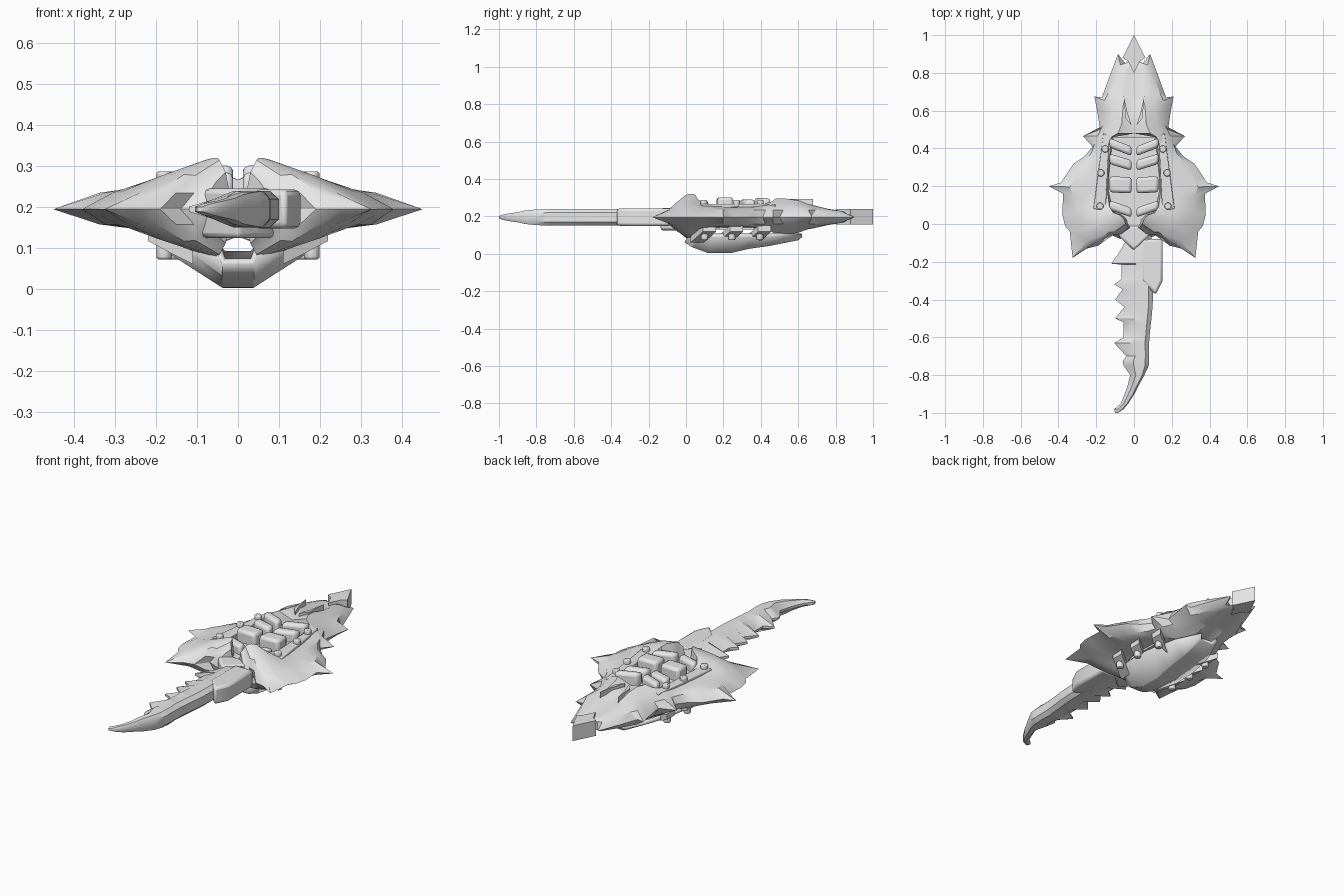
import bpy, bmesh, math

if "Cube" in bpy.data.objects:
    bpy.data.objects.remove(bpy.data.objects["Cube"])

ZC = 0.195  # height of the sharp rim
grey = bpy.data.materials.new("plain grey")
grey.diffuse_color = (0.8, 0.8, 0.8, 1)
grey.use_nodes = True
grey.node_tree.nodes["Principled BSDF"].inputs["Base Color"].default_value = grey.diffuse_color


def finish(name, bm, mirror=False, bevel=0, angle=30, solid=0):
    bmesh.ops.recalc_face_normals(bm, faces=bm.faces[:])
    me = bpy.data.meshes.new(name)
    bm.to_mesh(me)
    bm.free()
    me.materials.append(grey)
    ob = bpy.data.objects.new(name, me)
    bpy.context.collection.objects.link(ob)
    if solid:
        m = ob.modifiers.new("thickness", "SOLIDIFY")
        m.thickness, m.offset = solid, 0
    if bevel:
        m = ob.modifiers.new("bevel", "BEVEL")
        m.width, m.segments = bevel, 2
    if mirror:
        m = ob.modifiers.new("mirror", "MIRROR")
        m.merge_threshold = 0.0005
    bpy.ops.object.select_all(action="DESELECT")
    ob.select_set(True)
    bpy.context.view_layer.objects.active = ob
    bpy.ops.object.shade_smooth_by_angle(angle=math.radians(angle))
    return ob


def prism(name, pts, z0, z1, mirror=False, bevel=0):
    bm = bmesh.new()
    lo = [bm.verts.new((x, y, z0)) for x, y in pts]
    hi = [bm.verts.new((x, y, z1)) for x, y in pts]
    bm.faces.new(lo)
    bm.faces.new(hi)
    n = len(pts)
    for i in range(n):
        j = (i + 1) % n
        bm.faces.new((lo[i], lo[j], hi[j], hi[i]))
    return finish(name, bm, mirror, bevel)


def loft(name, rings, closed=True, **kw):
    bm = bmesh.new()
    vs = [[bm.verts.new(p) for p in r] for r in rings]
    n = len(vs[0])
    for a, b in zip(vs, vs[1:]):
        for i in range(n if closed else n - 1):
            j = (i + 1) % n
            bm.faces.new((a[i], a[j], b[j], b[i]))
    if closed:
        bm.faces.new(vs[0])
        bm.faces.new(vs[-1])
    return finish(name, bm, **kw)


# Spiked shell: rim x, rim y, ridge x, ridge y, ridge height
ROWS = [
    (.02, .87, .012, .86, .022), (.055, .84, .025, .82, .035), (.085, .90, .03, .81, .037),
    (.13, .78, .04, .76, .045), (.17, .67, .05, .68, .065), (.21, .675, .055, .65, .07),
    (.195, .60, .06, .60, .09), (.18, .50, .065, .53, .10), (.27, .465, .085, .48, .10),
    (.22, .41, .12, .46, .085), (.26, .36, .125, .41, .07), (.32, .32, .13, .35, .06),
    (.36, .26, .135, .29, .06), (.385, .22, .14, .24, .06), (.45, .20, .14, .20, .06),
    (.375, .16, .14, .16, .062), (.38, .05, .13, .09, .075), (.365, -.01, .11, .06, .10),
    (.34, -.04, .08, .05, .12), (.325, -.18, .06, .035, .125), (.25, -.13, .05, .02, .125),
    (.19, -.115, .045, 0, .12), (.14, -.05, .035, -.01, .10), (.07, -.08, .03, -.02, .09)]
HOLE = 9  # rows from here on border the central opening
rings = []
for k, (ox, oy, ix, iy, h) in enumerate(ROWS):
    a, b = ROWS[max(k - 1, 0)], ROWS[min(k + 1, len(ROWS) - 1)]
    sx, sy = (a[0] + 2 * ox + b[0]) / 4, (a[1] + 2 * oy + b[1]) / 4
    cols = [(sx + (ix - sx) * t, sy + (iy - sy) * t, hh)
            for t, hh in ((.28, min(.04, .7 * h)), (.6, (h + min(.045, .8 * h)) / 2))]
    cols.append((ix, iy, h))
    cols.append((ix - .012, iy, h * .3) if k >= HOLE else (0, iy, h * .72))
    rings.append([(ox, oy, ZC)] + [(x, y, ZC + z) for x, y, z in cols]
                 + [(x, y, ZC - .92 * z) for x, y, z in reversed(cols)])
bm = bmesh.new()
vs = [[bm.verts.new(p) for p in r] for r in rings]
for k, (a, b) in enumerate(zip(vs, vs[1:])):
    for i in range(9):
        if i == 4 and k < HOLE - 1:
            continue
        j = (i + 1) % 9
        bm.faces.new((a[i], a[j], b[j], b[i]))
bm.faces.new(vs[-1])
finish("spiked_shell", bm, mirror=True, angle=28)

# Blunt arrow point at the back
prism("back_point", [(0, 1), (.06, .88), (.03, .86), (0, .80), (-.03, .86), (-.06, .88)], .155, .24)

# Core inside the opening, and the collar holding the blade
prism("core", [(.13, .46), (.14, .2), (.11, .05), (.04, -.03), (-.04, -.03),
               (-.11, .05), (-.14, .2), (-.13, .46)], .13, .235)
prism("collar", [(.1, -.01), (.075, -.07), (0, -.14), (-.075, -.07), (-.1, -.01)], .125, .245, bevel=.012)

# Paired ribs across the opening: y at the middle, y at the outside, width, top
for n, (yi, yo, w, top) in enumerate([(.06, .10, .05, .285), (.205, .21, .085, .302),
                                      (.31, .345, .055, .29), (.385, .43, .05, .298)]):
    prism("rib_%d" % (n + 1), [(.012, yi - w / 2), (.13, yo - w / 2), (.13, yo + w / 2),
                               (.012, yi + w / 2)], .2, top, mirror=True, bevel=.016)
# Pointed inlays along the back groove
prism("groove_inlay", [(.012, .52), (.045, .56), (.055, .68), (.035, .59)], .24, .292, mirror=True)

# Riveted rails on top
prism("top_rail", [(.13, .465), (.162, .48), (.215, .08), (.15, .07)], .235, .266, mirror=True, bevel=.005)


def rivet(name, x, y, z0, z1, r=.02):
    pts = [(x + r * math.cos(i * math.pi / 4), y + r * math.sin(i * math.pi / 4)) for i in range(8)]
    prism(name, pts, z0, z1, mirror=True, bevel=.006)


for x, y in [(.153, .397), (.175, .27), (.18, .095)]:
    rivet("top_rivet", x, y, .25, .287)

# V-shaped keel plate underneath: y, centre z, half width, edge z
KEEL = [(0, .06, .05, .105), (.04, .035, .12, .105), (.12, .006, .165, .098), (.24, .006, .165, .098),
        (.33, .028, .15, .098), (.45, .045, .12, .1), (.6, .075, .05, .1)]
loft("keel_plate", [[(-w, y + .02, e), (-.035, y, z + .008), (.035, y, z + .008), (w, y + .02, e)]
                    for y, z, w, e in KEEL], closed=False, solid=.022, angle=20)

# Slanted claws joining the keel plate to the shell, each with a rivet
for y in (.09, .235, .385):
    s = .02 if y > .3 else 0
    loft("keel_claw", [[(x - s, y + d - .035, z - .014), (x - s, y + d + .035, z - .014),
                        (x - s, y + d + .035, z + .018), (x - s, y + d - .035, z + .018)]
                       for x, d, z in ((.11, -.03, .075), (.16, 0, .1), (.22, .035, .132))], mirror=True)
    rivet("bottom_rivet", .18 - s, y + .01, .073, .11)

# Serrated blade: y, toothed edge x, back x, half thickness
BLADE = [(-.06, -.03, .09, .042), (-.13, -.065, .1, .045), (-.21, -.12, .1, .045), (-.215, -.065, .1, .045),
         (-.29, -.065, .1, .045), (-.32, -.105, .1, .045), (-.345, -.06, .1, .045), (-.40, -.1, .1, .045),
         (-.44, -.05, .098, .045), (-.50, -.1, .093, .045), (-.52, -.055, .09, .045), (-.60, -.055, .082, .045),
         (-.63, -.105, .08, .045), (-.70, -.04, .079, .045), (-.725, -.06, .079, .045), (-.75, -.055, .078, .044),
         (-.80, -.02, .055, .042), (-.86, -.035, .022, .036), (-.90, -.05, .002, .027),
         (-.95, -.07, -.03, .02), (-.98, -.105, -.055, .014), (-1.0, -.10, -.085, .006)]
rings = []
for y, l, r, h in BLADE:
    m = max(r - .09, .6 * l + .4 * r)
    c = r - .25 * (r - m)
    e = min(.006, h)
    rings.append([(l, y, ZC + e), (m, y, ZC + h), (c, y, ZC + h), (r, y, ZC + .55 * h),
                  (r, y, ZC - .55 * h), (c, y, ZC - h), (m, y, ZC - h), (l, y, ZC - e)])
loft("serrated_blade", rings, angle=35)

# Chunky guard on the back of the blade
prism("blade_guard", [(.04, -.08), (.152, -.08), (.152, -.3), (.115, -.375), (.04, -.3)],
      .148, .243, bevel=.014)
